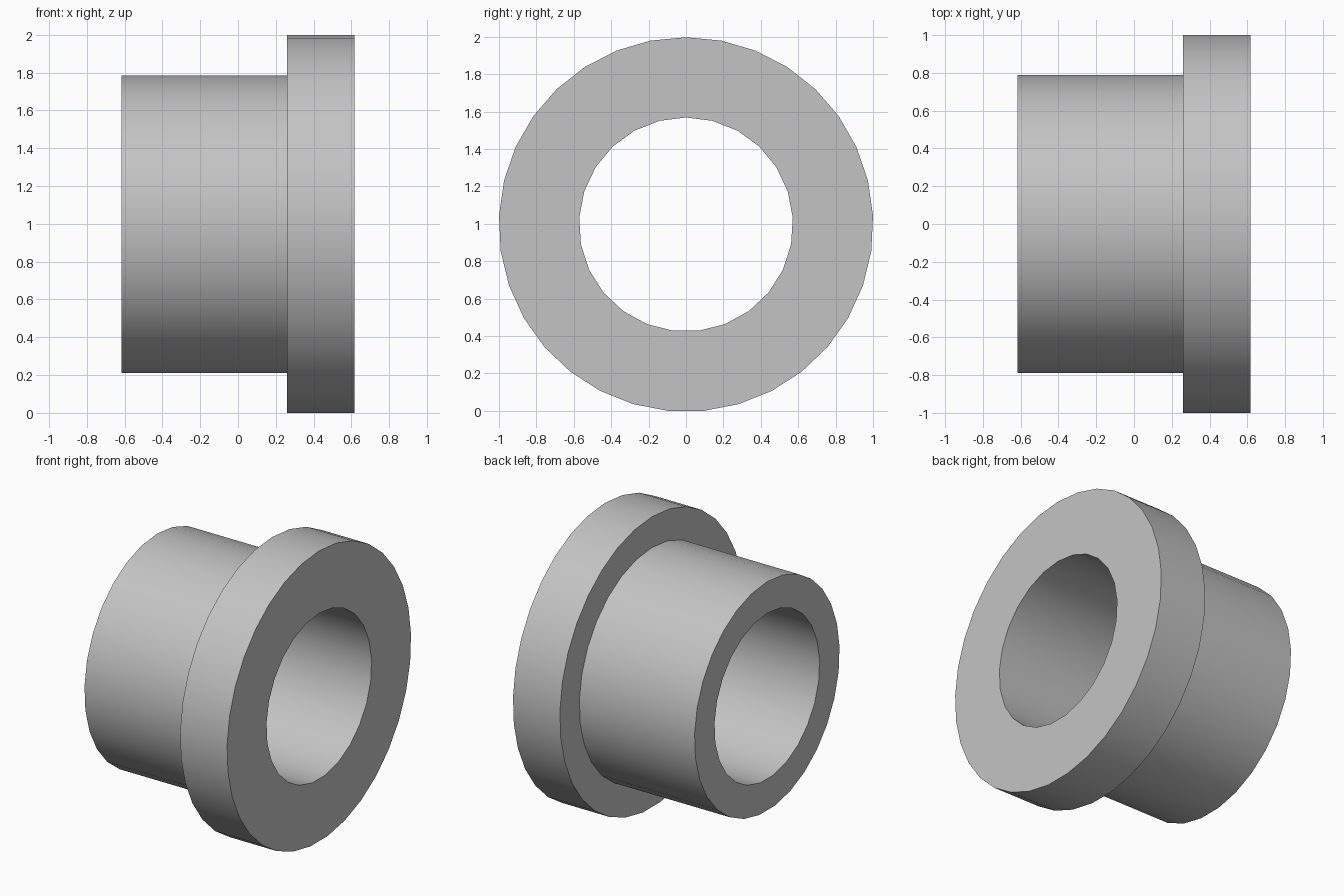
import bpy
import bmesh
import math
from mathutils import Vector

cube = bpy.data.objects.get("Cube")
if cube:
    bpy.data.objects.remove(cube, do_unlink=True)

# Plain grey metal
grey = bpy.data.materials.new("plain grey")
grey.use_nodes = True
colour = (0.55, 0.55, 0.55, 1)
grey.diffuse_color = colour
grey.node_tree.nodes["Principled BSDF"].inputs["Base Color"].default_value = colour

# Sizes: half length along x, flange shoulder, and (radius, sides) of each circle
END, SHOULDER = 0.617, 0.26
FLANGE, SLEEVE, BORE = (1.001, 33), (0.789, 29), (0.572, 25)
AXIS_Z = FLANGE[0] * math.cos(math.pi / FLANGE[1])

bm = bmesh.new()


def ring(x, size):
    """Closed loop of edges around the x axis, with a corner at the top."""
    radius, sides = size
    step = math.tau / sides
    verts = [bm.verts.new((x, radius * math.sin(i * step),
                           AXIS_Z + radius * math.cos(i * step)))
             for i in range(sides)]
    return [bm.edges.new((verts[i - 1], verts[i])) for i in range(sides)]


def wall(a, b):
    """Straight wall between two rings with the same number of sides."""
    for e, f in zip(a, b):
        bm.faces.new((e.verts[0], e.verts[1], f.verts[1], f.verts[0]))


def annulus(outer, inner, direction):
    """Flat end face between two rings in one plane."""
    bmesh.ops.triangle_fill(bm, edges=outer + inner, use_beauty=True,
                            normal=Vector((direction, 0, 0)))


# Rings
flange_end, flange_back = ring(END, FLANGE), ring(SHOULDER, FLANGE)
sleeve_root, sleeve_end = ring(SHOULDER, SLEEVE), ring(-END, SLEEVE)
bore_right, bore_left = ring(END, BORE), ring(-END, BORE)

# Round walls of flange, sleeve and bore
wall(flange_end, flange_back)
wall(sleeve_root, sleeve_end)
wall(bore_right, bore_left)

# Flat faces: flange face, shoulder and sleeve end
annulus(flange_end, bore_right, 1)
annulus(flange_back, sleeve_root, -1)
annulus(sleeve_end, bore_left, -1)

bmesh.ops.recalc_face_normals(bm, faces=bm.faces[:])
mesh = bpy.data.meshes.new("flanged_bushing")
bm.to_mesh(mesh)
bm.free()
mesh.materials.append(grey)

bushing = bpy.data.objects.new("flanged_bushing", mesh)
bpy.context.collection.objects.link(bushing)

# Smooth round walls with sharp rims
bpy.ops.object.select_all(action="DESELECT")
bushing.select_set(True)
bpy.context.view_layer.objects.active = bushing
bpy.ops.object.shade_smooth_by_angle(angle=math.radians(30))
